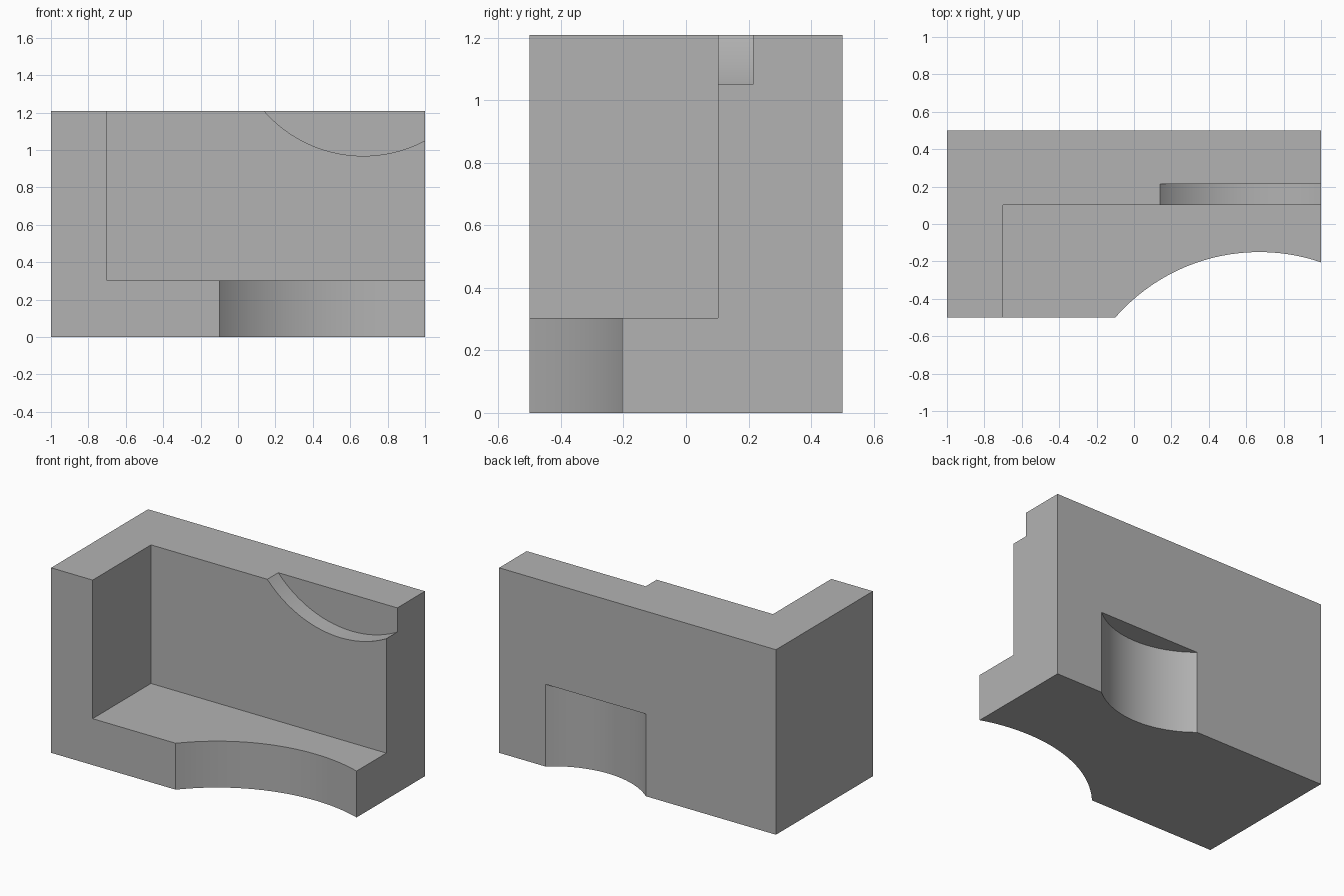
import bpy
from math import radians, pi

cube = bpy.data.objects.get("Cube")
if cube:
    bpy.data.objects.remove(cube, do_unlink=True)

HEIGHT = 1.208
FLOOR = 0.303    # top of the base slab
WALL = 0.102     # front of the back wall
ARC_X = 0.67     # shared centre of the two front scoops

# Single grey material
grey = bpy.data.materials.new("plain grey")
grey.use_nodes = True
colour = (0.45, 0.45, 0.45, 1)
grey.diffuse_color = colour
grey.node_tree.nodes["Principled BSDF"].inputs["Base Color"].default_value = colour


def box(name, low, high):
    centre = [(a + b) / 2 for a, b in zip(low, high)]
    bpy.ops.mesh.primitive_cube_add(size=1, location=centre)
    ob = bpy.context.object
    ob.name = name
    ob.scale = [b - a for a, b in zip(low, high)]
    bpy.ops.object.transform_apply(location=True, rotation=True, scale=True)
    ob.data.materials.append(grey)
    return ob


def cylinder(name, radius, depth, centre, tilt=0):
    bpy.ops.mesh.primitive_cylinder_add(vertices=128, radius=radius, depth=depth,
                                        location=centre, rotation=(tilt, 0, 0))
    ob = bpy.context.object
    ob.name = name
    ob.data.materials.append(grey)
    return ob


def carve(body, cutter):
    cutter.hide_render = True
    mod = body.modifiers.new(cutter.name, 'BOOLEAN')
    mod.operation = 'DIFFERENCE'
    mod.solver = 'EXACT'
    mod.object = cutter
    bpy.context.view_layer.objects.active = body
    bpy.ops.object.modifier_apply(modifier=mod.name)
    bpy.data.objects.remove(cutter, do_unlink=True)


# Solid block
block = box("carved_block", (-1, -0.5, 0), (1, 0.5, HEIGHT))

# Open corner leaving a base, a back wall and a side wall
carve(block, box("corner_cut", (-0.7, -1, FLOOR), (2, WALL, 2)))

# Wide vertical scoop in the front of the base
carve(block, cylinder("base_scoop", 1.022, 2, (ARC_X, -0.15 - 1.022, 0)))

# Curved ledge at the top of the back wall
back = 0.215
carve(block, cylinder("ledge_scoop", 0.705, 0.4, (ARC_X, back - 0.2, 0.968 + 0.705), pi / 2))

# Shallow curved pocket low on the back
top = 0.537
carve(block, cylinder("back_pocket", 0.566, 1, (0.303, 0.934, top - 0.5)))

bpy.ops.object.select_all(action='DESELECT')
block.select_set(True)
bpy.context.view_layer.objects.active = block
bpy.ops.object.shade_smooth_by_angle(angle=radians(20))
